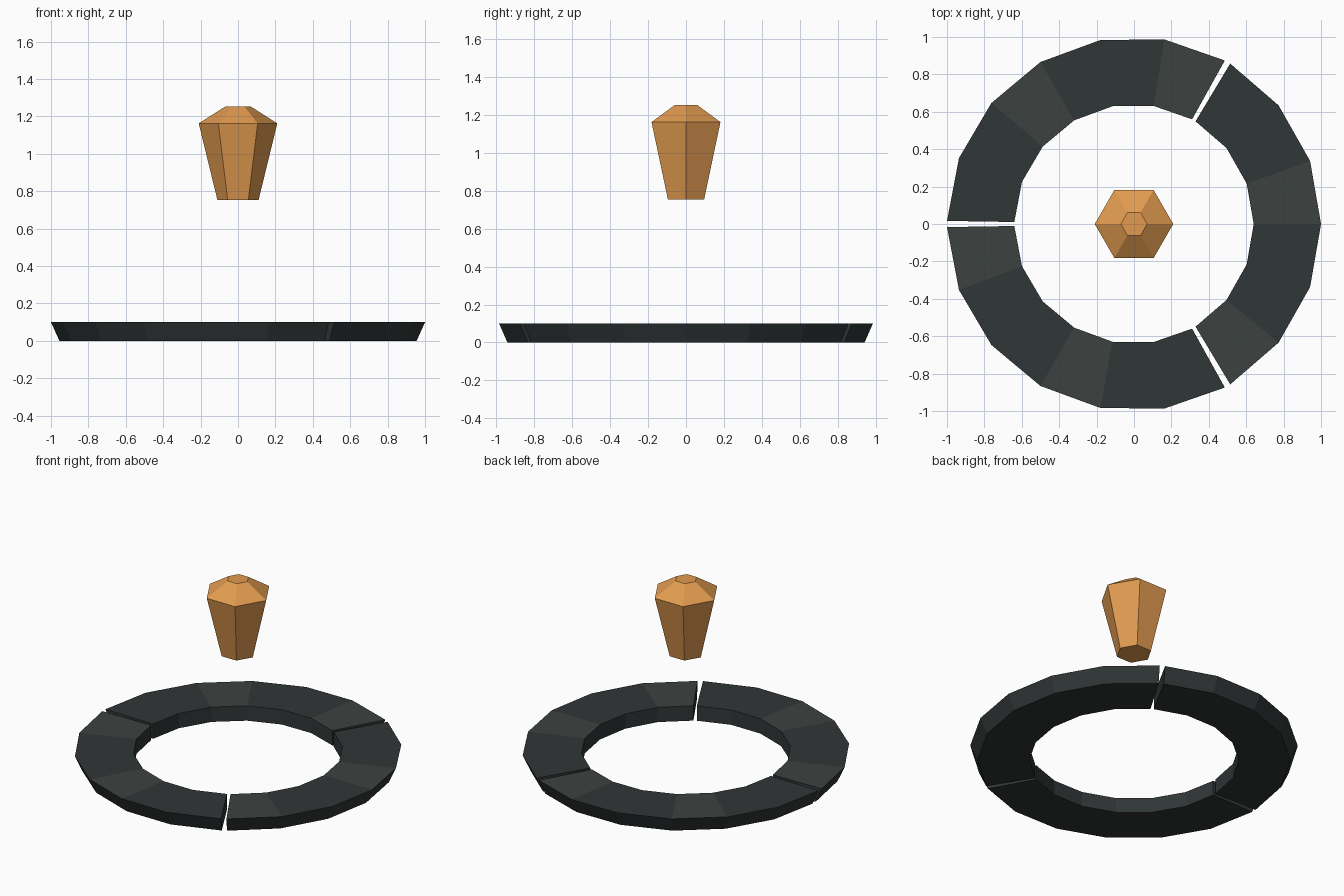
import bpy, bmesh
from math import cos, sin, radians

if "Cube" in bpy.data.objects:
    bpy.data.objects.remove(bpy.data.objects["Cube"])


def material(name, color):
    m = bpy.data.materials.new(name)
    m.diffuse_color = (*color, 1)
    m.use_nodes = True
    m.node_tree.nodes["Principled BSDF"].inputs["Base Color"].default_value = m.diffuse_color
    return m


def make_object(name, bm, mats):
    bmesh.ops.recalc_face_normals(bm, faces=bm.faces)
    me = bpy.data.meshes.new(name)
    bm.to_mesh(me)
    bm.free()
    for m in mats:
        me.materials.append(m)
    ob = bpy.data.objects.new(name, me)
    bpy.context.collection.objects.link(ob)
    return ob


def ring_verts(bm, r, z, n):
    return [bm.verts.new((r * cos(radians(360 * i / n)), r * sin(radians(360 * i / n)), z))
            for i in range(n)]


stone = material("dark_stone", (0.030, 0.037, 0.037))
stone_light = material("light_stone", (0.045, 0.054, 0.051))
amber = material("amber", (0.76, 0.33, 0.08))

# Base ring: three arcs with narrow gaps, outer wall tapering inward to the ground
PROFILE = [(0.64, 0.0), (0.955, 0.0), (1.0, 0.1), (0.64, 0.1)]
HALF_SPAN, STEPS = 59.05, 6


def ring_arc(name, centre):
    bm = bmesh.new()
    sections = []
    for i in range(STEPS + 1):
        a = radians(centre + HALF_SPAN - 2 * HALF_SPAN * i / STEPS)
        sections.append([bm.verts.new((r * cos(a), r * sin(a), z)) for r, z in PROFILE])
    for i in range(STEPS):
        s, t = sections[i], sections[i + 1]
        for k in range(4):
            f = bm.faces.new((s[k], s[(k + 1) % 4], t[(k + 1) % 4], t[k]))
            # every third top slab is lighter
            if k == 2 and i % 3 == 2:
                f.material_index = 1
    bm.faces.new(sections[0])
    bm.faces.new(sections[-1])
    make_object(name, bm, [stone, stone_light])


for n, centre in enumerate((0, 120, 240), 1):
    ring_arc(f"base_ring_arc_{n}", centre)

# Floating six-sided crystal
bm = bmesh.new()
levels = [ring_verts(bm, r, z, 6) for r, z in ((0.11, 0.753), (0.21, 1.163), (0.07, 1.252))]
for lo, hi in zip(levels, levels[1:]):
    for i in range(6):
        j = (i + 1) % 6
        bm.faces.new((lo[i], lo[j], hi[j], hi[i]))
bm.faces.new(levels[0])
bm.faces.new(levels[-1])
make_object("floating_crystal", bm, [amber])
